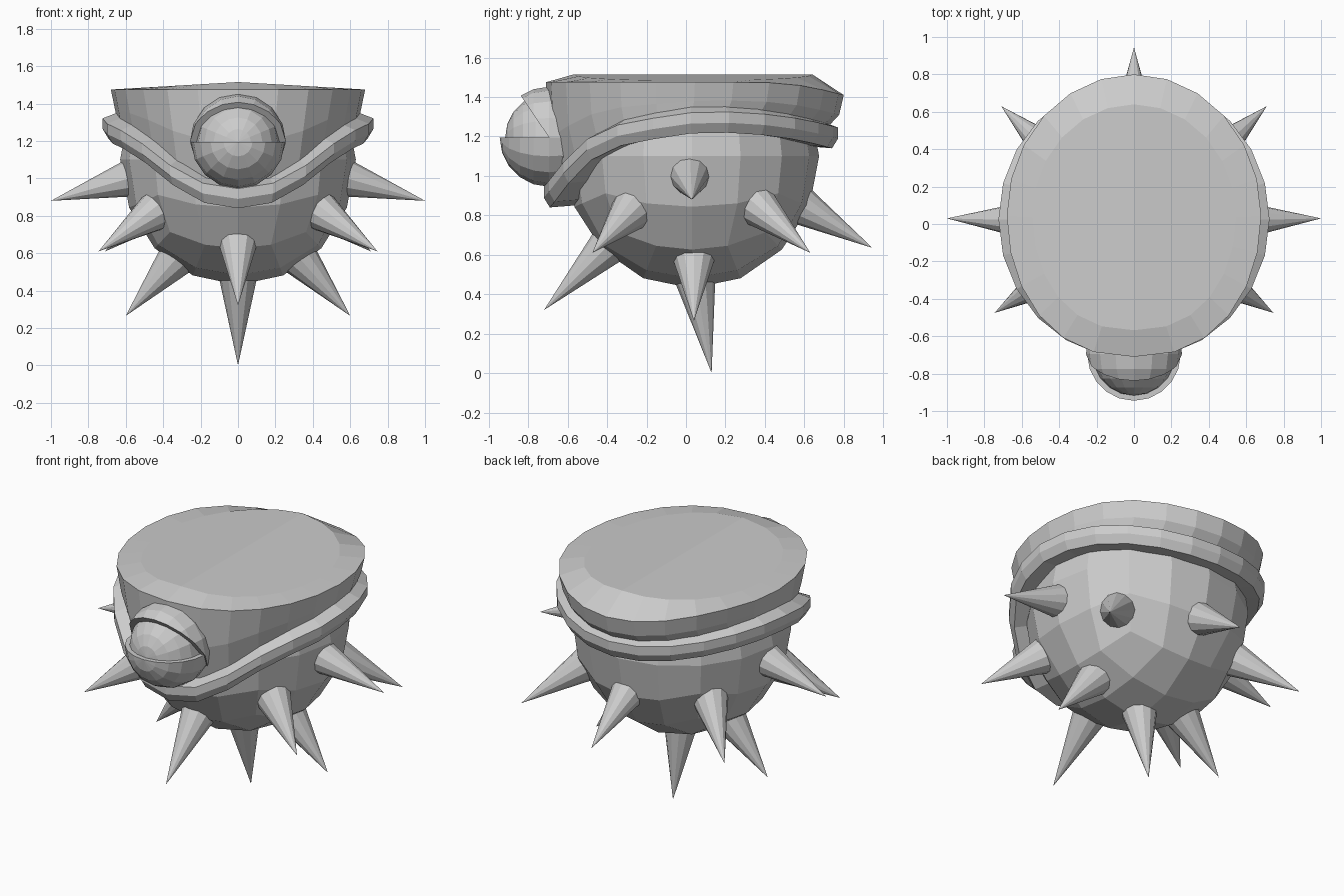
import bpy, bmesh, math
from mathutils import Vector, Matrix

if "Cube" in bpy.data.objects:
    bpy.data.objects.remove(bpy.data.objects["Cube"])

grey = bpy.data.materials.new("stone_grey")
grey.diffuse_color = (0.6, 0.6, 0.6, 1)
grey.use_nodes = True
grey.node_tree.nodes["Principled BSDF"].inputs["Base Color"].default_value = grey.diffuse_color


def finish(name, bm):
    bmesh.ops.recalc_face_normals(bm, faces=bm.faces)
    me = bpy.data.meshes.new(name)
    bm.to_mesh(me)
    bm.free()
    me.materials.append(grey)
    ob = bpy.data.objects.new(name, me)
    bpy.context.collection.objects.link(ob)
    return ob


def interp(pts, v):
    for (a, za), (b, zb) in zip(pts, pts[1:]):
        if v <= b:
            t = max(0, (v - a) / (b - a))
            return za + (zb - za) * t
    return pts[-1][1]


def loft(bm, rings, closed=False):
    rows = [[bm.verts.new(p) for p in r] for r in rings]
    n = len(rows[0])
    for a, b in zip(rows, rows[1:] + (rows[:1] if closed else [])):
        for i in range(n):
            j = (i + 1) % n
            bm.faces.new((a[i], a[j], b[j], b[i]))
    return rows


# Bowl-shaped body: rounded cube scaled to an ellipsoid, cut off under the lid
bm = bmesh.new()
bmesh.ops.create_cube(bm, size=2)
bmesh.ops.subdivide_edges(bm, edges=bm.edges[:], cuts=3, use_grid_fill=True)
for v in bm.verts:
    d = Vector([math.tan(c * math.pi / 4) for c in v.co]).normalized()
    v.co = (d.x * 0.63, 0.03 + d.y * 0.645, 1.10 + d.z * 0.67)
cut = bmesh.ops.bisect_plane(bm, geom=bm.verts[:] + bm.edges[:] + bm.faces[:],
                             plane_co=(0, 0, 1.3), plane_no=(0, 0, 1), clear_outer=True)
bmesh.ops.holes_fill(bm, edges=[e for e in bm.edges if e.is_boundary])
finish("body", bm)

# Height of the wavy band along the depth of the body
BAND_Z = [(-0.66, 0.91), (-0.62, 0.96), (-0.55, 1.06), (-0.44, 1.17), (-0.3, 1.23), (0, 1.285),
          (0.25, 1.29), (0.45, 1.27), (0.6, 1.24), (0.71, 1.21)]
N = 24
angles = [2 * math.pi * (i + 0.5) / N - math.pi / 2 for i in range(N)]
angles = [a - math.pi / N for a in angles]


def band_point(a, dr, dz):
    x, y = 0.665 * math.cos(a), 0.025 + 0.685 * math.sin(a)
    k = 1 + dr / 0.67
    return (x * k, 0.025 + (y - 0.025) * k, interp(BAND_Z, y) + dz)


# Raised band around the body
profile = [(-0.09, 0.06), (-0.03, 0.07), (0.06, 0.035), (0.06, -0.02), (0.03, -0.07), (-0.09, -0.06)]
bm = bmesh.new()
loft(bm, [[band_point(a, *p) for a in angles] for p in profile], closed=True)
finish("band", bm)

# Flared lid rising from the band to the rim, with a shallow ridge on top
RIM_Z = [(-0.71, 1.475), (0.4, 1.475), (0.62, 1.455), (0.8, 1.41)]


def rim_point(a):
    c, s = math.cos(a), math.sin(a)
    if s < 0:
        c = math.copysign(abs(c) ** 0.85, c)
    y = 0.045 + 0.755 * s
    return Vector((0.68 * c, y, interp(RIM_Z, y)))


rim = [rim_point(a) for a in angles]
low = [Vector(band_point(a, -0.025, 0.0)) for a in angles]
mid = [l.lerp(r, 0.5) + Vector((0, (r.y - l.y) * 0.3, 0)) for l, r in zip(low, rim)]
inner = [Vector((r.x * 0.8, r.y * 0.8, 1.515 - 0.04 * abs(r.x * 0.8) / 0.68)) for r in rim]
bm = bmesh.new()
rows = loft(bm, [low, mid, rim, inner])
top = bm.verts.new((0, 0, 1.515))
for i in range(N):
    bm.faces.new((rows[-1][i], rows[-1][(i + 1) % N], top))
finish("lid", bm)


# Eye: ball with a lower and a tilted upper eyelid
def ball(name, r, centre, cut_normal=None):
    bm = bmesh.new()
    bmesh.ops.create_uvsphere(bm, u_segments=16, v_segments=10, radius=r,
                              matrix=Matrix.Rotation(math.pi / 2, 4, 'X'))
    if cut_normal:
        bmesh.ops.bisect_plane(bm, geom=bm.verts[:] + bm.edges[:] + bm.faces[:],
                               plane_co=(0, 0, 0), plane_no=cut_normal, clear_outer=True)
        bmesh.ops.holes_fill(bm, edges=[e for e in bm.edges if e.is_boundary])
    bmesh.ops.translate(bm, verts=bm.verts, vec=centre)
    finish(name, bm)


EYE = (0, -0.695, 1.195)
ball("eyeball", 0.222, EYE)
ball("lower_eyelid", 0.25, EYE, (0, 0, 1))
ball("upper_eyelid", 0.257, EYE, (0, -0.83, -0.56))


# Spikes: cones from a point on the body surface to a tip
def spike(name, base, tip, r=0.1):
    base, tip = Vector(base), Vector(tip)
    d = tip - base
    sink = 0.08 / d.length
    start = base - d * sink
    axis = tip - start
    m = Matrix.Translation((start + tip) / 2) @ axis.to_track_quat('Z', 'Y').to_matrix().to_4x4()
    bm = bmesh.new()
    bmesh.ops.create_cone(bm, cap_ends=True, segments=12, radius1=r * (1 + sink), radius2=0,
                          depth=axis.length, matrix=m)
    finish(name, bm)


spike("bottom_spike", (0, 0.05, 0.46), (0, 0.13, 0.0))
spike("front_spike", (0, -0.40, 0.64), (0, -0.72, 0.32))
spike("back_spike", (0, 0.58, 0.85), (0, 0.945, 0.635))
for side, s in (("left", -1), ("right", 1)):
    spike(side + "_spike", (s * 0.58, 0.02, 1.0), (s * 1.0, 0.03, 0.88))
    spike(side + "_low_spike", (s * 0.34, 0.04, 0.56), (s * 0.6, 0.04, 0.265))
    spike(side + "_front_spike", (s * 0.46, -0.29, 0.81), (s * 0.745, -0.475, 0.61))
    spike(side + "_back_spike", (s * 0.44, 0.38, 0.83), (s * 0.71, 0.63, 0.61))
